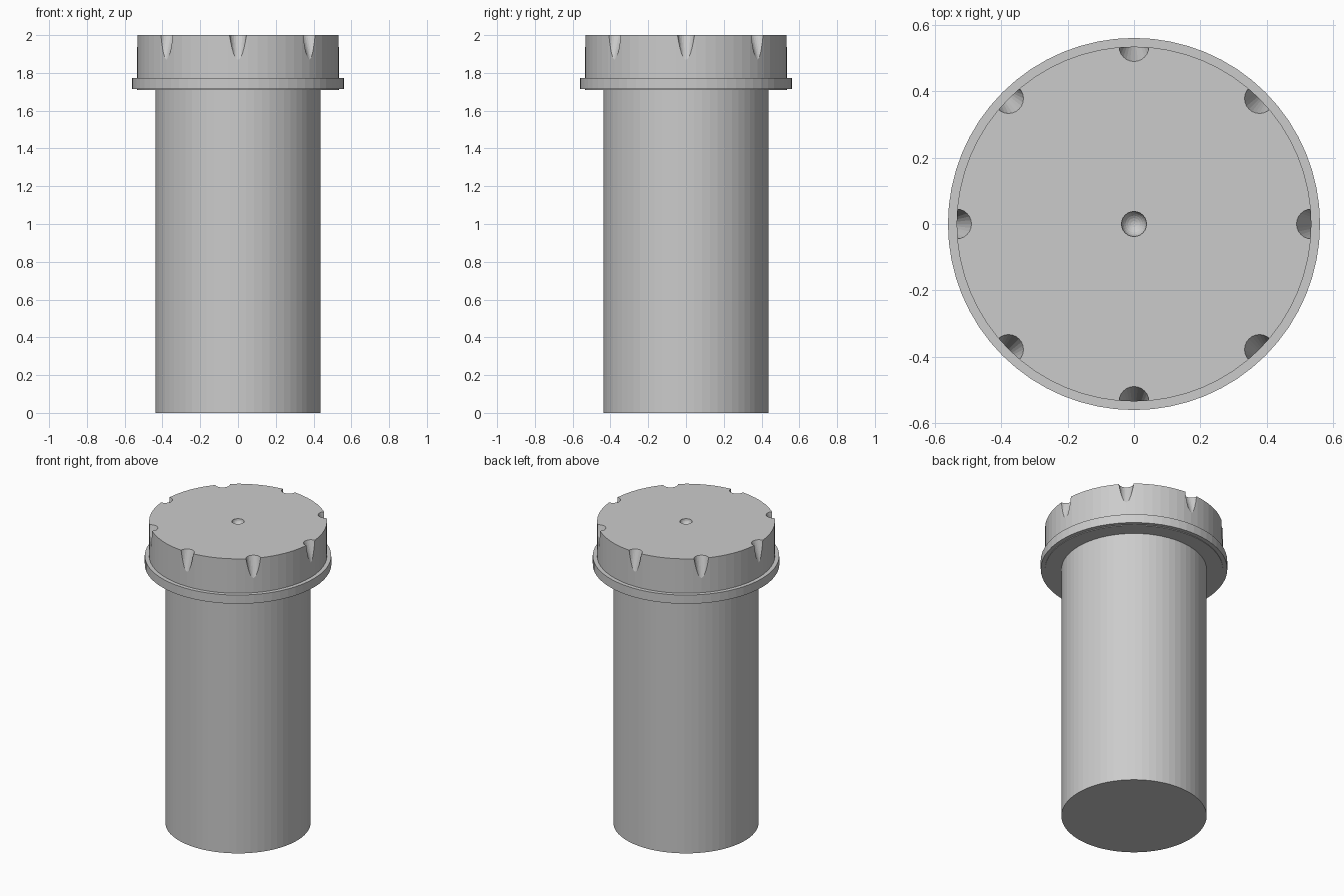
import bpy, bmesh, math
from mathutils import Vector

if "Cube" in bpy.data.objects:
    bpy.data.objects.remove(bpy.data.objects["Cube"])

SEGMENTS = 64

grey = bpy.data.materials.new("plain grey")
grey.diffuse_color = (0.6, 0.6, 0.6, 1)
grey.use_nodes = True
grey.node_tree.nodes["Principled BSDF"].inputs["Base Color"].default_value = grey.diffuse_color


def make_object(name, bm):
    bmesh.ops.recalc_face_normals(bm, faces=bm.faces)
    mesh = bpy.data.meshes.new(name)
    bm.to_mesh(mesh)
    bm.free()
    mesh.materials.append(grey)
    obj = bpy.data.objects.new(name, mesh)
    bpy.context.collection.objects.link(obj)
    return obj


def ring(bm, cx, cy, r, z, n):
    return [bm.verts.new((cx + r * math.cos(2 * math.pi * i / n),
                          cy + r * math.sin(2 * math.pi * i / n), z))
            for i in range(n)]


def loft(bm, rings, cap_bottom=True, cap_top=True):
    n = len(rings[0])
    for a, b in zip(rings, rings[1:]):
        for i in range(n):
            j = (i + 1) % n
            bm.faces.new((a[i], a[j], b[j], b[i]))
    if cap_bottom:
        bm.faces.new(rings[0][::-1])
    if cap_top:
        bm.faces.new(rings[-1])


# Long shaft, open where it meets the cap
bm = bmesh.new()
loft(bm, [ring(bm, 0, 0, 0.437, z, SEGMENTS) for z in (0, 1.71)], cap_top=False)
make_object("shaft", bm)

# Cap with a narrow flange at its base
bm = bmesh.new()
profile = [(0.535, 1.71), (0.535, 1.714), (0.561, 1.714),
           (0.561, 1.772), (0.535, 1.772), (0.535, 2.0)]
loft(bm, [ring(bm, 0, 0, r, z, SEGMENTS) for r, z in profile])
cap = make_object("cap", bm)

# Cutter: eight leaning tapered grip notches and a round centre dimple
bm = bmesh.new()
for k in range(8):
    a = k * math.pi / 4
    rings = []
    for z in (1.82, 2.05):
        drop = 2 - z
        r = 0.045 - 0.138 * drop
        c = 0.49 + 0.346 * drop + r
        rings.append(ring(bm, c * math.cos(a), c * math.sin(a), r, z, 24))
    loft(bm, rings)
sphere = bmesh.ops.create_uvsphere(bm, u_segments=24, v_segments=13, radius=0.038)
bmesh.ops.translate(bm, verts=sphere["verts"], vec=Vector((0, 0, 2)))
cutter = make_object("notch_cutter", bm)
cutter.hide_render = True

# Cut the notches and remove the helper
mod = cap.modifiers.new("notches", 'BOOLEAN')
mod.operation = 'DIFFERENCE'
mod.solver = 'EXACT'
mod.object = cutter
bpy.context.view_layer.objects.active = cap
cap.select_set(True)
bpy.ops.object.modifier_apply(modifier=mod.name)
bpy.data.objects.remove(cutter, do_unlink=True)
